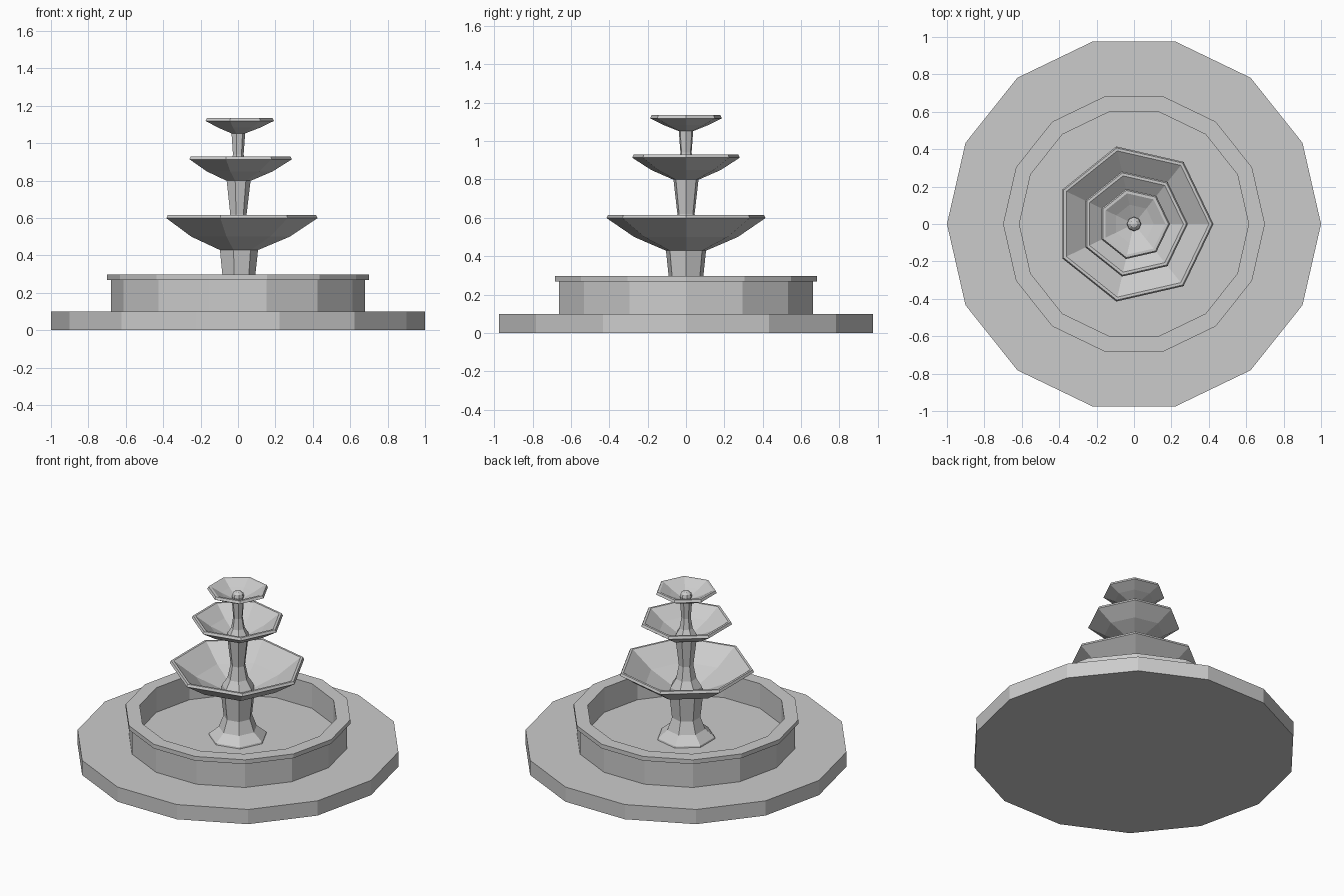
import bpy
import bmesh
from math import cos, sin, tau

if "Cube" in bpy.data.objects:
    bpy.data.objects.remove(bpy.data.objects["Cube"])


def lathe(name, profile, sides):
    """Revolve an (r, z) outline; r = 0 points become poles."""
    bm = bmesh.new()
    rings = []
    for r, z in profile:
        if r == 0:
            rings.append([bm.verts.new((0, 0, z))] * sides)
        else:
            rings.append([bm.verts.new((r * cos(tau * i / sides), r * sin(tau * i / sides), z))
                          for i in range(sides)])
    for a, b in zip(rings, rings[1:]):
        for i in range(sides):
            j = (i + 1) % sides
            quad = list(dict.fromkeys((a[i], a[j], b[j], b[i])))
            bm.faces.new(quad)
    bmesh.ops.recalc_face_normals(bm, faces=bm.faces)
    mesh = bpy.data.meshes.new(name)
    bm.to_mesh(mesh)
    bm.free()
    obj = bpy.data.objects.new(name, mesh)
    bpy.context.collection.objects.link(obj)
    return obj


def bowl(name, r, foot, z0, z1):
    """Heptagonal dish with a thin lip and a slightly curved underside."""
    h = z1 - z0
    rm, zm = foot + (r - foot) * 0.53, z0 + h * 0.38
    t = 0.015
    lathe(name, [(0, z0), (foot, z0), (rm, zm), (r, z1 - 0.016), (r - 0.008, z1),
                 (r - 0.024, z1), (rm - 0.015, zm + t), (foot * 0.9, z0 + t), (0, z0 + t)], 7)


# Paved step
lathe("base_step", [(0, 0), (1, 0), (1, 0.1), (0, 0.1)], 14)

# Pool wall with overhanging rim and raised floor
lathe("pool_basin", [(0, 0.09), (0.68, 0.09), (0.68, 0.268), (0.7, 0.268), (0.7, 0.297),
                     (0.613, 0.297), (0.613, 0.13), (0, 0.13)], 14)

# Three stacked dishes
bowl("lower_bowl", 0.425, 0.11, 0.43, 0.615)
bowl("middle_bowl", 0.288, 0.07, 0.80, 0.93)
bowl("upper_bowl", 0.192, 0.04, 1.053, 1.135)

# Flared columns between the dishes
columns = {
    "lower_column": [(0.185, 0.12), (0.18, 0.14), (0.12, 0.19), (0.09, 0.27), (0.108, 0.437)],
    "middle_column": [(0.105, 0.44), (0.10, 0.475), (0.065, 0.53), (0.046, 0.62), (0.068, 0.807)],
    "upper_column": [(0.07, 0.81), (0.065, 0.83), (0.042, 0.87), (0.03, 0.94), (0.039, 1.06)],
}
for name, pts in columns.items():
    lathe(name, [(0, pts[0][1])] + pts + [(0, pts[-1][1])], 7)

# Rounded nozzle in the top dish
bpy.ops.mesh.primitive_uv_sphere_add(segments=8, ring_count=6, radius=0.038, location=(0, 0, 1.085))
bpy.context.object.name = "nozzle"
